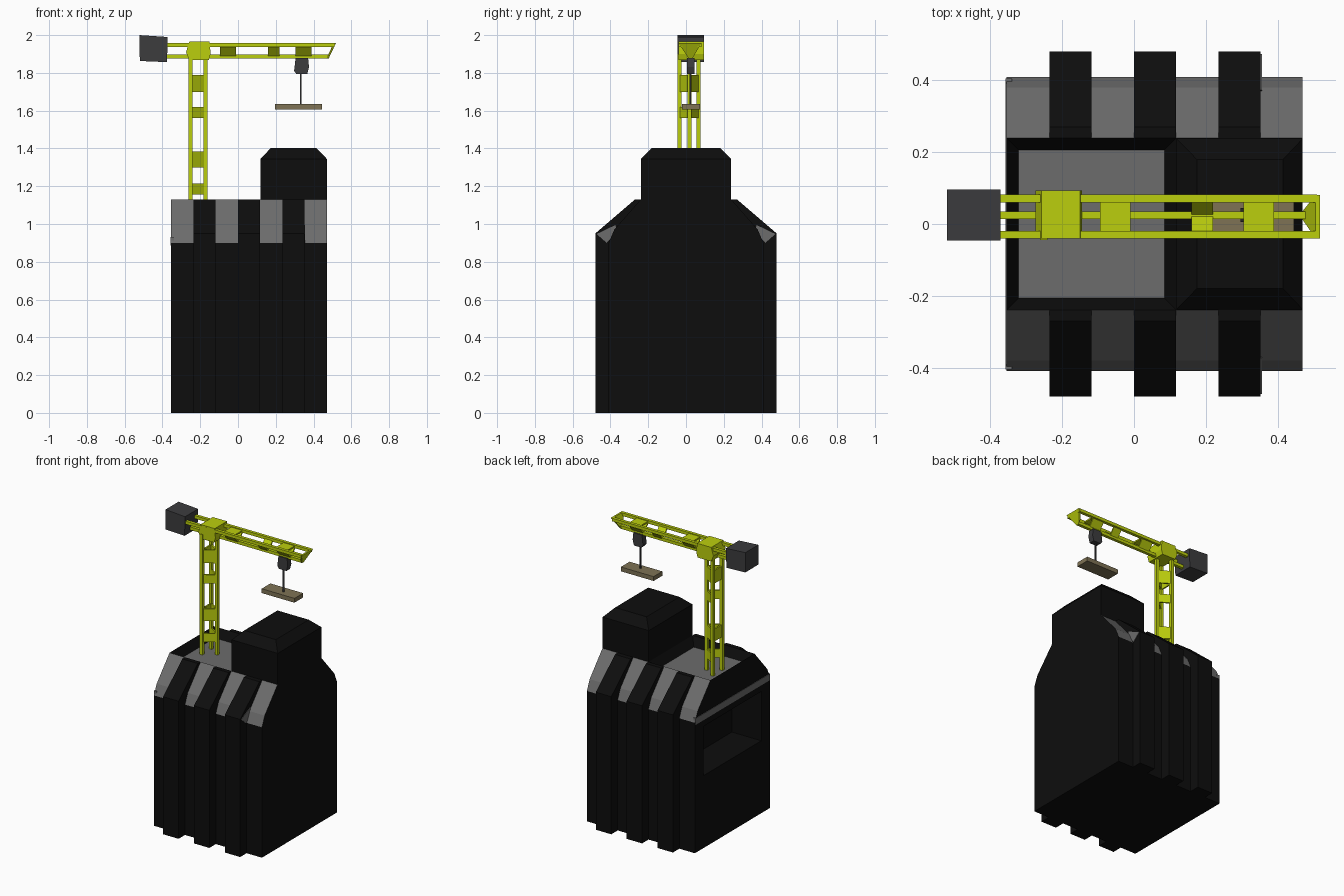
import bpy, bmesh
from mathutils import Vector, Matrix

if "Cube" in bpy.data.objects:
    bpy.data.objects.remove(bpy.data.objects["Cube"])


def material(name, r, g, b):
    m = bpy.data.materials.new(name)
    m.diffuse_color = (r, g, b, 1)
    m.use_nodes = True
    m.node_tree.nodes["Principled BSDF"].inputs["Base Color"].default_value = m.diffuse_color
    return m


BLACK = material("black_cladding", 0.004, 0.004, 0.004)
GREY = material("grey_panel", 0.15, 0.15, 0.15)
YELLOW = material("crane_yellow", 0.50, 0.62, 0.004)
DARK = material("dark_steel", 0.045, 0.045, 0.048)
TAN = material("tan_load", 0.21, 0.17, 0.09)


def finish(name, bm, *mats):
    bmesh.ops.recalc_face_normals(bm, faces=bm.faces)
    me = bpy.data.meshes.new(name)
    bm.to_mesh(me)
    bm.free()
    for m in mats:
        me.materials.append(m)
    ob = bpy.data.objects.new(name, me)
    bpy.context.collection.objects.link(ob)
    return ob


def place(axis, p, t):
    return {"x": (t, p[0], p[1]), "y": (p[0], t, p[1]), "z": (p[0], p[1], t)}[axis]


def prism_bm(profile, axis, a, b):
    # extrude a 2D profile along an axis from a to b
    bm = bmesh.new()
    lo = [bm.verts.new(place(axis, p, a)) for p in profile]
    hi = [bm.verts.new(place(axis, p, b)) for p in profile]
    bm.faces.new(lo)
    bm.faces.new(hi)
    n = len(profile)
    for i in range(n):
        j = (i + 1) % n
        bm.faces.new((lo[i], lo[j], hi[j], hi[i]))
    bmesh.ops.recalc_face_normals(bm, faces=bm.faces)
    return bm


def prism(name, profile, axis, a, b, mat):
    return finish(name, prism_bm(profile, axis, a, b), mat)


def box(name, x0, x1, y0, y1, z0, z1, mat):
    return prism(name, [(x0, y0), (x1, y0), (x1, y1), (x0, y1)], "z", z0, z1, mat)


def hull(name, pts, mat):
    bm = bmesh.new()
    for p in pts:
        bm.verts.new(p)
    bmesh.ops.convex_hull(bm, input=bm.verts)
    bmesh.ops.dissolve_limit(bm, angle_limit=0.01, verts=bm.verts, edges=bm.edges)
    return finish(name, bm, mat)


# Building core: gabled profile with grey shoulders and sunken grey deck
half = [(0.41, 0), (0.41, 0.9), (0.38, 0.97), (0.24, 1.13)]
bm = prism_bm(half + [(-y, z) for y, z in reversed(half)], "x", -0.355, 0.47)
for f in bm.faces:
    if abs(f.normal.y) > 0.3 and f.normal.z > 0.1:
        f.material_index = 1
bmesh.ops.bisect_plane(bm, geom=bm.verts[:] + bm.edges[:] + bm.faces[:],
                       plane_co=(0.118, 0, 0), plane_no=(1, 0, 0))
deck = [f for f in bm.faces if f.normal.z > 0.99 and f.calc_center_median().x < 0.118]
bmesh.ops.inset_individual(bm, faces=deck, thickness=0.047, depth=-0.06)
for f in deck:
    f.material_index = 1
core = finish("building_core", bm, BLACK, GREY)

# Loading bay sunk into the left wall
cutter = box("bay_cutter", -0.5, -0.13, -0.315, 0.315, 0.5, 0.84, BLACK)
cutter.hide_render = True
cutter.display_type = "WIRE"
cut = core.modifiers.new("bay", "BOOLEAN")
cut.operation = "DIFFERENCE"
cut.object = cutter
box("bay_lintel", -0.358, -0.34, -0.405, 0.405, 0.885, 0.93, GREY)

# Buttress ribs on front and back
rib = [(0.41, 0), (0.48, 0), (0.48, 0.95), (0.27, 1.13), (0.24, 1.13), (0.38, 0.97), (0.41, 0.9)]
flash = [(0.473, 0.947), (0.373, 0.995), (0.368, 0.958), (0.42, 0.9)]
for side, label in ((-1, "front"), (1, "back")):
    for i in range(3):
        x = -0.236 + i * 0.2355
        prism(f"{label}_rib_{i}", [(side * y, z) for y, z in rib], "x", x, x + 0.118, BLACK)
    prism(f"{label}_rib_flashing", [(side * y, z) for y, z in flash], "x", 0.345, 0.356, GREY)

# Roof block with chamfered top
hull("roof_block",
     [(x, y, z) for x in (0.118, 0.47) for y in (-0.238, 0.238) for z in (1.13, 1.345)]
     + [(x, y, 1.403) for x in (0.175, 0.415) for y in (-0.18, 0.18)], BLACK)


# Triangular lattice: three bars with cladding panels between them
def lattice(name, axis, bars, spans, braces):
    r = 0.0105
    for i, ((u, v), (a, b)) in enumerate(zip(bars, spans)):
        sq = [(u - r, v - r), (u + r, v - r), (u + r, v + r), (u - r, v + r)]
        prism(f"{name}_bar_{i}", sq, axis, a, b, YELLOW)
    for k, (a, b, closed) in enumerate(braces):
        for i, j in [(0, 2), (1, 2)] + ([(0, 1)] if closed else []):
            p, q = Vector(bars[i]), Vector(bars[j])
            n = (q - p).normalized().orthogonal() * 0.005
            prism(f"{name}_panel_{k}_{i}{j}", [p - n, q - n, q + n, p + n], axis, a, b, YELLOW)


lattice("mast", "z", [(-0.251, -0.034), (-0.251, 0.067), (-0.172, 0.018)], [(1.065, 1.9)] * 3,
        [(1.155, 1.215, False), (1.30, 1.385, True), (1.56, 1.62, False), (1.70, 1.79, True)])
lattice("jib", "x", [(-0.03, 1.947), (0.071, 1.947), (0.024, 1.886)],
        [(-0.38, 0.51), (-0.38, 0.51), (-0.38, 0.478)],
        [(-0.095, -0.01, True), (0.16, 0.22, False), (0.305, 0.39, True)])

# Jib tip plate joining the three bars
hull("jib_tip", [(x + d, y, z) for d in (0, 0.012) for x, y, z in
                 ((0.506, -0.04, 1.957), (0.506, 0.081, 1.957),
                  (0.468, 0.014, 1.876), (0.468, 0.034, 1.876))], YELLOW)

# Slewing head
head = [(-0.258, 1.965), (-0.15, 1.965), (-0.145, 1.90), (-0.155, 1.868), (-0.258, 1.868), (-0.275, 1.91)]
prism("slewing_head", head, "y", -0.04, 0.094, YELLOW)

# Counterweight, slightly askew
cw = prism("counterweight", [(-0.521, 2.0), (-0.372, 1.99), (-0.376, 1.857), (-0.52, 1.863)],
           "y", -0.046, 0.096, DARK)

# Trolley, cable and hanging load
prism("trolley", [(0.305, 1.88), (0.371, 1.88), (0.376, 1.83), (0.366, 1.793), (0.31, 1.793), (0.297, 1.81)],
      "y", 0.005, 0.045, DARK)
box("cable", 0.329, 0.337, 0.018, 0.026, 1.63, 1.80, DARK)
box("hanging_load", 0.195, 0.445, -0.02, 0.075, 1.605, 1.635, TAN)
